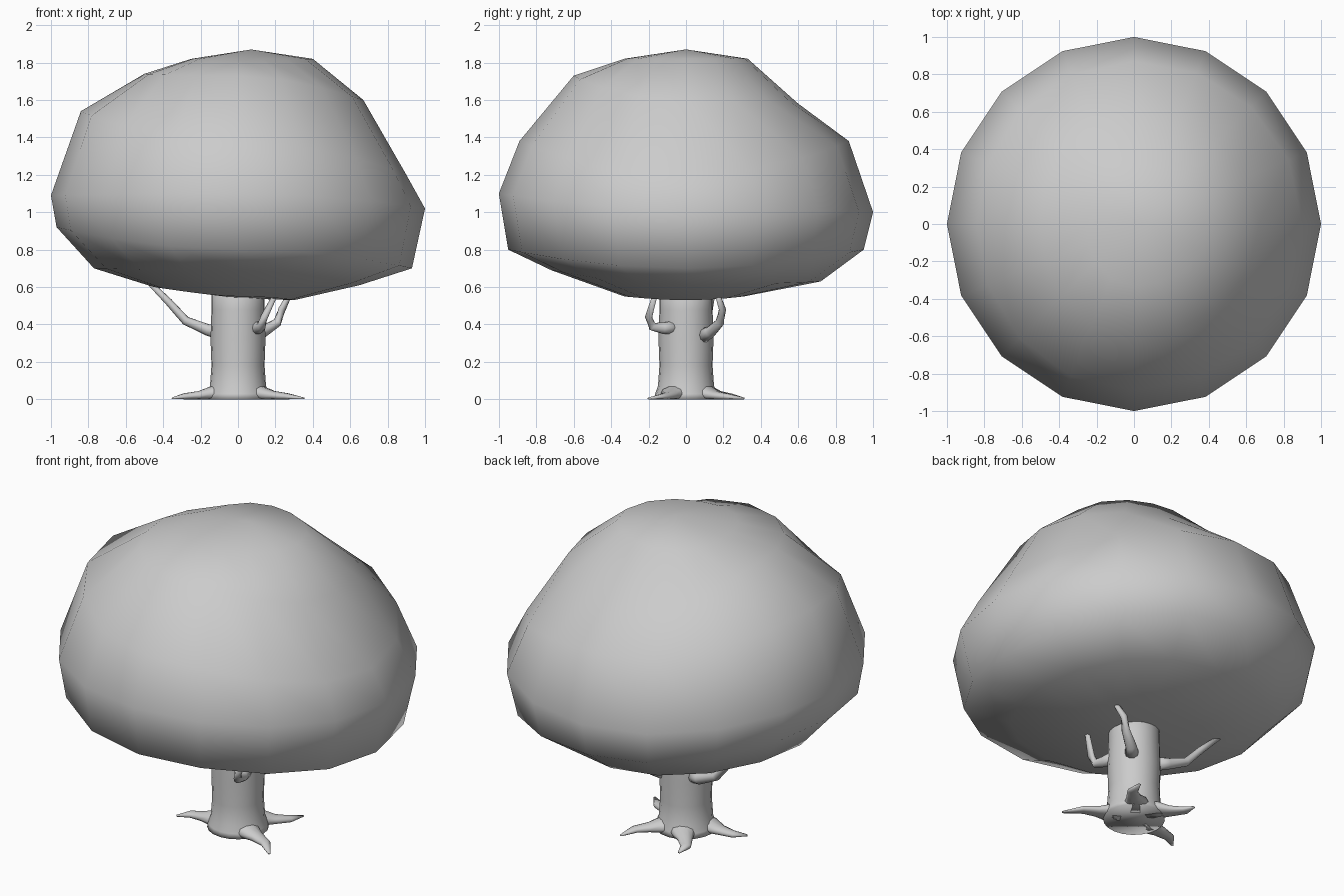
import bpy, bmesh, math
from mathutils import Vector

if "Cube" in bpy.data.objects:
    bpy.data.objects.remove(bpy.data.objects["Cube"])

grey = bpy.data.materials.new("plain_grey")
grey.diffuse_color = (0.6, 0.6, 0.6, 1)
grey.use_nodes = True
grey.node_tree.nodes["Principled BSDF"].inputs["Base Color"].default_value = grey.diffuse_color


def finish(bm, name):
    bmesh.ops.recalc_face_normals(bm, faces=bm.faces)
    for f in bm.faces:
        f.smooth = True
    me = bpy.data.meshes.new(name)
    bm.to_mesh(me)
    bm.free()
    me.materials.append(grey)
    ob = bpy.data.objects.new(name, me)
    bpy.context.collection.objects.link(ob)
    return ob


def loft(name, rings, start=None, end=None):
    """Skin a list of point rings; close the ends with a pole or a flat cap."""
    bm = bmesh.new()
    vs = [[bm.verts.new(p) for p in ring] for ring in rings]
    n = len(vs[0])
    for a, b in zip(vs, vs[1:]):
        for i in range(n):
            j = (i + 1) % n
            bm.faces.new((a[i], a[j], b[j], b[i]))
    for ring, pole in ((vs[0], start), (vs[-1], end)):
        if pole:
            p = bm.verts.new(pole)
            for i in range(n):
                bm.faces.new((ring[i], ring[(i + 1) % n], p))
        else:
            bm.faces.new(ring)
    return finish(bm, name)


def tube(name, path, radii, flat=1.0, n=10):
    """Tapered limb along a path, kept above the ground."""
    pts = [Vector(p) for p in path]
    rings = []
    for k, (p, r) in enumerate(zip(pts, radii)):
        d = (pts[min(k + 1, len(pts) - 1)] - pts[max(k - 1, 0)]).normalized()
        side = d.cross(Vector((0, 0, 1))).normalized()
        up = side.cross(d)
        ring = []
        for i in range(n):
            t = 2 * math.pi * i / n
            q = p + side * r * math.cos(t) + up * r * flat * math.sin(t)
            q.z = max(q.z, 0.0)
            ring.append(q)
        rings.append(ring)
    return loft(name, rings)


# Canopy: 16-sided lopsided dome blended from four side profiles (radius, height)
right = [(.40, 1.82), (.67, 1.60), (.90, 1.20), (1, 1.02), (.93, .70), (.65, .61), (.30, .53)]
back = [(.33, 1.82), (.60, 1.58), (.87, 1.38), (1, 1.00), (.95, .80), (.72, .63), (.31, .55)]
left = [(.25, 1.82), (.50, 1.74), (.84, 1.54), (1, 1.09), (.97, .92), (.77, .70), (.45, .60)]
front = [(.33, 1.82), (.60, 1.73), (.89, 1.38), (1, 1.10), (.95, .80), (.72, .69), (.33, .55)]
sides = [right, back, left, front]
rings = []
for k in range(7):
    ring = []
    for i in range(16):
        a = 2 * math.pi * i / 16
        q, part = divmod(i, 4)
        w = math.sin(part * math.pi / 8) ** 2
        (r0, z0), (r1, z1) = sides[q][k], sides[(q + 1) % 4][k]
        r, z = r0 + (r1 - r0) * w, z0 + (z1 - z0) * w
        ring.append((r * math.cos(a), r * math.sin(a), z))
    rings.append(ring)
loft("canopy", rings, (.07, 0, 1.87), (0, 0, .54))

# Trunk: slightly uneven column flaring at the ground
profile = [(.17, 0), (.165, .03), (.15, .07), (.142, .18), (.147, .32), (.142, .48), (.142, .68)]
loft("trunk", [[(r * math.cos(2 * math.pi * i / 20), r * math.sin(2 * math.pi * i / 20), z)
                for i in range(20)] for r, z in profile])

# Roots: four flattened, slightly winding limbs
for k, (x, y, bend) in enumerate([(.35, -.20, .03), (.22, .31, -.03),
                                  (-.17, .31, .03), (-.35, -.09, -.03)]):
    length = math.hypot(x, y)
    d, s = Vector((x, y, 0)) / length, Vector((-y, x, 0)) / length
    path = [d * .08 + Vector((0, 0, .035)),
            d * .15 + Vector((0, 0, .03)),
            d * .21 + s * bend * .6 + Vector((0, 0, .02)),
            d * .29 + s * bend + Vector((0, 0, .014)),
            d * length + Vector((0, 0, .005))]
    tube(f"root_{k + 1}", path, [.085, .065, .042, .03, .008], flat=.6)

# Branches: three crooked limbs reaching into the canopy
branches = {
    "left_branch": [(-.10, .07, .36), (-.16, .10, .37), (-.28, .11, .42),
                    (-.37, .13, .52), (-.49, .16, .64)],
    "front_branch": [(.09, -.05, .385), (.11, -.12, .38), (.125, -.18, .39),
                     (.14, -.20, .44), (.20, -.165, .56)],
    "back_branch": [(.09, .09, .34), (.13, .13, .36), (.21, .18, .41),
                    (.235, .195, .48), (.28, .165, .57)],
}
for name, path in branches.items():
    tube(name, path, [.04, .032, .024, .02, .013])
